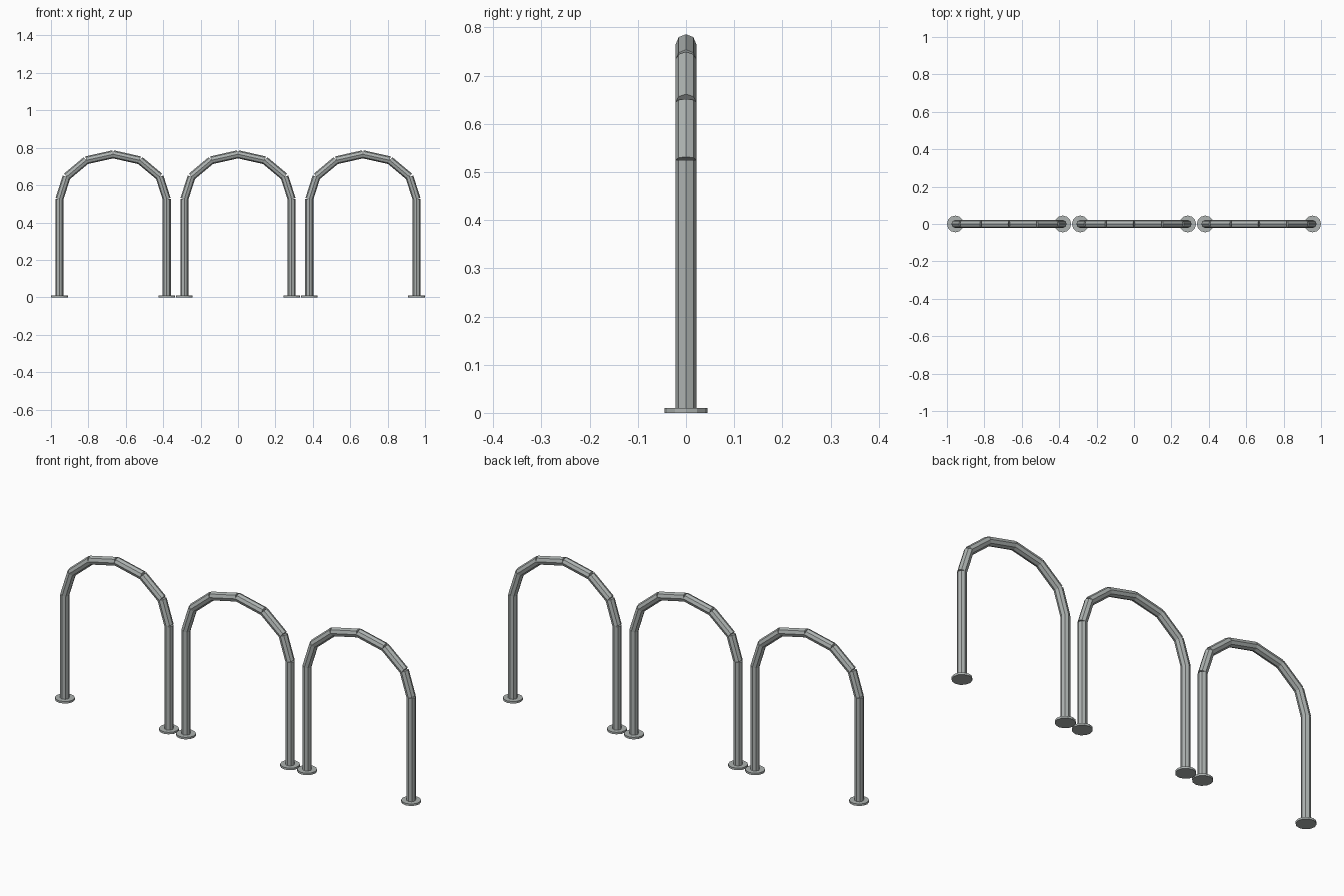
import bpy
import math
from mathutils import Vector

cube = bpy.data.objects.get("Cube")
if cube:
    bpy.data.objects.remove(cube, do_unlink=True)

steel = bpy.data.materials.new("galvanised steel")
steel.use_nodes = True
colour = (0.42, 0.45, 0.44, 1)
steel.diffuse_color = colour
steel.node_tree.nodes["Principled BSDF"].inputs["Base Color"].default_value = colour

TUBE, FOOT, FOOT_H = 0.0215, 0.045, 0.01
SPAN, SPRING, RISE, PITCH = 0.287, 0.525, 0.24, 0.668


def rod(name, start, end, radius, sides):
    """Straight faceted cylinder between two points."""
    axis = end - start
    bpy.ops.mesh.primitive_cylinder_add(
        vertices=sides, radius=radius, depth=axis.length, location=(start + end) / 2)
    ob = bpy.context.object
    ob.rotation_euler = (0, math.atan2(axis.x, axis.z), 0)
    ob.name = name
    ob.data.materials.append(steel)


for hoop, cx in (("right", -PITCH), ("middle", 0), ("left", PITCH)):
    # Upright legs with round floor plates
    for side in (-1, 1):
        x = cx + side * SPAN
        rod(hoop + "_hoop_leg", Vector((x, 0, 0)), Vector((x, 0, SPRING)), TUBE, 8)
        rod(hoop + "_hoop_floor_plate", Vector((x, 0, 0)), Vector((x, 0, FOOT_H)), FOOT, 12)
    # Arch of six straight tube pieces
    arc = [Vector((cx - SPAN * math.cos(a), 0, SPRING + RISE * math.sin(a)))
           for a in (math.pi * i / 6 for i in range(7))]
    for a, b in zip(arc, arc[1:]):
        rod(hoop + "_hoop_arch_piece", a, b, TUBE, 8)
